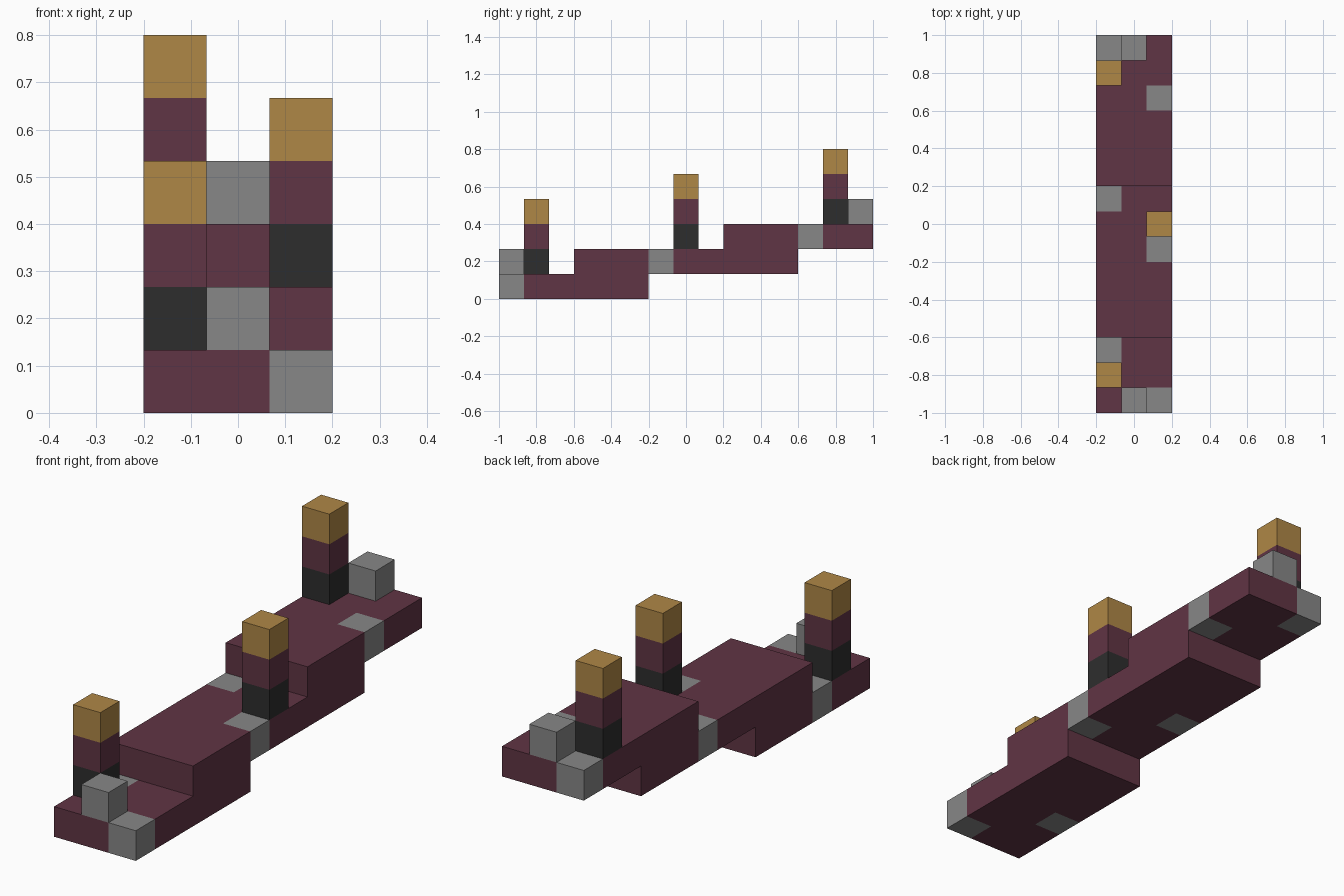
import bpy, bmesh
from mathutils import Vector, Matrix

if "Cube" in bpy.data.objects:
    bpy.data.objects.remove(bpy.data.objects["Cube"], do_unlink=True)

U = 2 / 15                       # one block
ORIGIN = Vector((-1.5, -7.5, 0))  # grid corner, in blocks


def make_material(name, colour):
    m = bpy.data.materials.new(name)
    m.use_nodes = True
    m.diffuse_color = (*colour, 1)
    m.node_tree.nodes["Principled BSDF"].inputs["Base Color"].default_value = (*colour, 1)
    return m


maroon = make_material("maroon", (0.118, 0.035, 0.058))
grey = make_material("grey", (0.242, 0.242, 0.242))
charcoal = make_material("charcoal", (0.027, 0.027, 0.027))
gold = make_material("gold", (0.43, 0.242, 0.061))


def cut(bm, axis, positions):
    """Slice the mesh across one axis at each position."""
    normal = Vector([float(i == axis) for i in range(3)])
    for p in positions:
        bmesh.ops.bisect_plane(bm, geom=bm.verts[:] + bm.edges[:] + bm.faces[:],
                               plane_co=normal * p, plane_no=normal, dist=1e-5)


def finish(bm, name, materials):
    """Turn block coordinates into model units and make the object."""
    bmesh.ops.recalc_face_normals(bm, faces=bm.faces[:])
    bmesh.ops.transform(bm, matrix=Matrix.Scale(U, 4) @ Matrix.Translation(ORIGIN), verts=bm.verts[:])
    me = bpy.data.meshes.new(name)
    bm.to_mesh(me)
    bm.free()
    for m in materials:
        me.materials.append(m)
    ob = bpy.data.objects.new(name, me)
    bpy.context.collection.objects.link(ob)
    return ob


def box(corner, height=1):
    bm = bmesh.new()
    bmesh.ops.create_cube(bm, size=1)
    bmesh.ops.transform(bm, verts=bm.verts[:],
                        matrix=Matrix.Translation(Vector(corner) + Vector((.5, .5, height / 2)))
                        @ Matrix.Diagonal((1, 1, height, 1)))
    return bm


# Stepped body: side profile extruded across the width
profile = [(0, 0), (6, 0), (6, 1), (12, 1), (12, 2), (15, 2),
           (15, 3), (9, 3), (9, 2), (3, 2), (3, 1), (0, 1)]
bm = bmesh.new()
side = bm.faces.new([bm.verts.new((0, y, z)) for y, z in profile])
ext = bmesh.ops.extrude_face_region(bm, geom=[side], use_keep_orig=True)
bmesh.ops.translate(bm, vec=(3, 0, 0), verts=[v for v in ext["geom"] if isinstance(v, bmesh.types.BMVert)])
bmesh.ops.recalc_face_normals(bm, faces=bm.faces[:])
cut(bm, 0, (1, 2))
cut(bm, 1, range(1, 15))
cut(bm, 2, (1, 2))

# Grey blocks set into the body: two per step
accents = {c for k in range(3) for c in ((2, 6 * k, k), (0, 6 * k + 2, k))}
bm.normal_update()
for f in bm.faces:
    inside = f.calc_center_median() - f.normal * 0.3
    f.material_index = int(tuple(int(c) for c in inside) in accents)
bmesh.ops.dissolve_limit(bm, angle_limit=0.01, verts=bm.verts[:], edges=bm.edges[:], delimit={'MATERIAL'})
finish(bm, "stepped_body", [maroon, grey])

# One banded tower on each step
for k, (name, x) in enumerate((("front_tower", 0), ("middle_tower", 2), ("back_tower", 0))):
    base = k + 1
    bm = box((x, 6 * k + 1, base), 3)
    cut(bm, 2, (base + 1, base + 2))
    for f in bm.faces:
        f.material_index = min(2, int(f.calc_center_median().z - base))
    finish(bm, name, [charcoal, maroon, gold])

# Loose grey blocks at both ends
finish(box((1, 0, 1)), "front_block", [grey])
finish(box((1, 14, 3)), "back_block", [grey])
